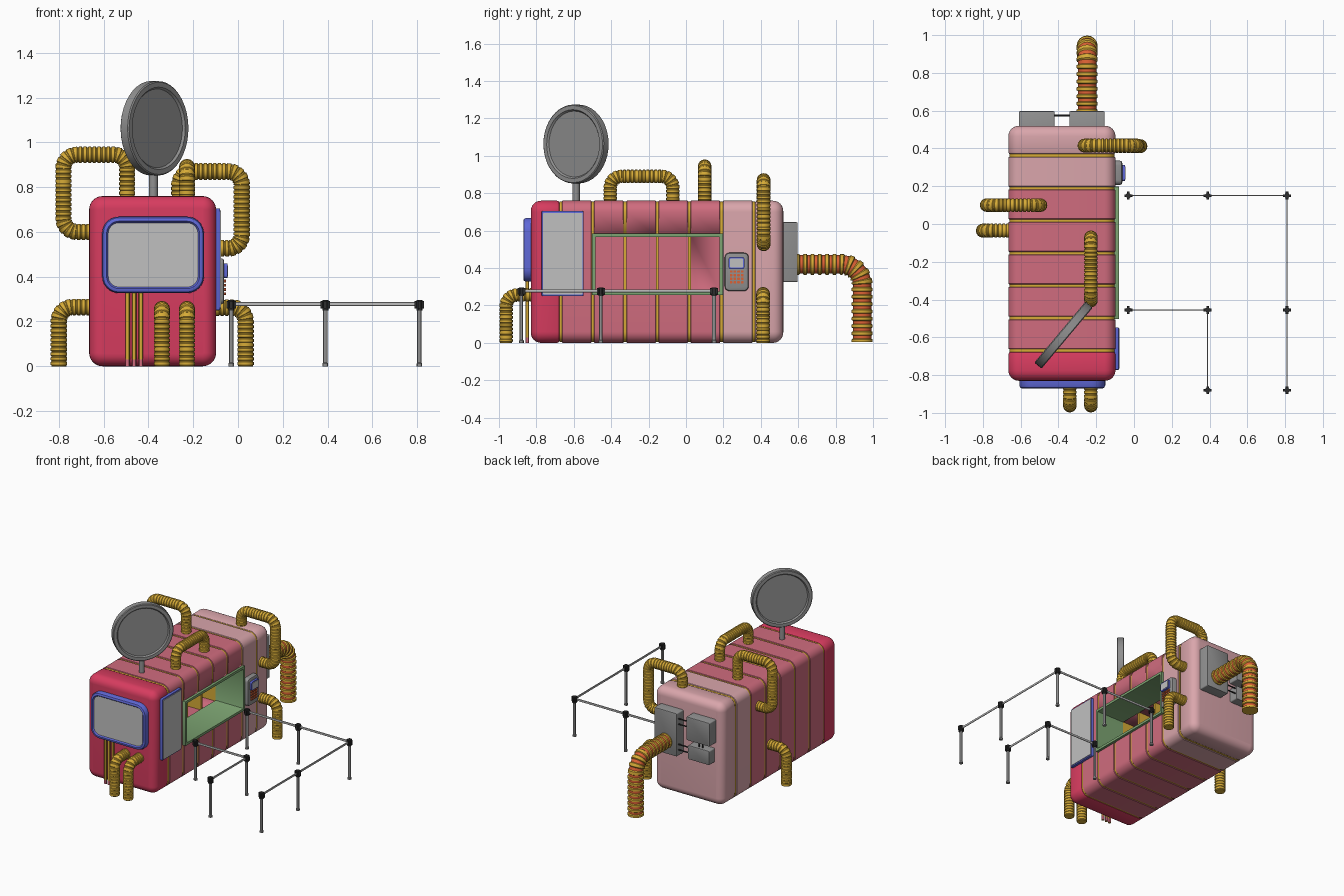
import bpy, bmesh, math
from mathutils import Vector as V

if "Cube" in bpy.data.objects:
    bpy.data.objects.remove(bpy.data.objects["Cube"])

def material(name, *rgb):
    m = bpy.data.materials.new(name)
    m.diffuse_color = (*rgb, 1)
    m.use_nodes = True
    m.node_tree.nodes["Principled BSDF"].inputs["Base Color"].default_value = m.diffuse_color
    return m

RED = material("red", .68, .045, .115)
PINK = material("pink", .63, .15, .21)
PALE = material("pale pink", .70, .38, .41)
YELLOW = material("yellow", .68, .41, .038)
BLUE = material("blue", .115, .14, .68)
LIGHT = material("light grey", .53, .53, .53)
GREY = material("mid grey", .28, .28, .28)
GREEN = material("green", .205, .376, .17)
ORANGE = material("orange", .72, .12, .035)
BLACK = material("black", .026, .026, .026)

def loft(name, rings, mats, closed=False, bands=None, angle=30):
    """Skin a list of point rings; closed joins last ring to first, otherwise the ends are capped."""
    bm = bmesh.new()
    vs = [[bm.verts.new(p) for p in r] for r in rings]
    n = len(rings[0])
    for i in range(len(vs) - (0 if closed else 1)):
        a, b = vs[i], vs[(i + 1) % len(vs)]
        for k in range(n):
            f = bm.faces.new((a[k], a[(k + 1) % n], b[(k + 1) % n], b[k]))
            f.material_index = bands(i) if bands else 0
    if not closed:
        bm.faces.new(vs[0])
        bm.faces.new(vs[-1])
    bmesh.ops.recalc_face_normals(bm, faces=bm.faces)
    me = bpy.data.meshes.new(name)
    bm.to_mesh(me)
    bm.free()
    for m in mats if isinstance(mats, list) else [mats]:
        me.materials.append(m)
    me.shade_smooth()
    me.set_sharp_from_angle(angle=math.radians(angle))
    ob = bpy.data.objects.new(name, me)
    bpy.context.collection.objects.link(ob)
    return ob

def rr(axis, rect, r, d, inset=0, n=5):
    """Rounded rectangle ring at depth d along axis x or y."""
    a0, a1, b0, b1 = rect[0] + inset, rect[1] - inset, rect[2] + inset, rect[3] - inset
    r = max(r - inset, .001)
    pts = []
    for q, (ca, cb) in enumerate([(a1 - r, b1 - r), (a0 + r, b1 - r), (a0 + r, b0 + r), (a1 - r, b0 + r)]):
        for k in range(n + 1):
            t = math.pi / 2 * (q + k / n)
            a, b = ca + r * math.cos(t), cb + r * math.sin(t)
            pts.append(V((d, a, b)) if axis == 'x' else V((a, d, b)))
    return pts

def block(name, axis, rect, d0, d1, mat, r=.002, bev=0):
    """Plate or box from d0 to d1, with the d1 face bevelled."""
    s = 1 if d1 > d0 else -1
    n = 5 if r > .005 else 1
    rings = [rr(axis, rect, r, d0, 0, n)]
    if bev:
        rings += [rr(axis, rect, r, d1 - s * bev, 0, n), rr(axis, rect, r, d1 - s * bev * .3, bev * .3, n)]
    return loft(name, rings + [rr(axis, rect, r, d1, bev, n)], mat)

def spin(name, profile, origin, axis, mats, sides=16, bands=None):
    """Turned part: profile of (distance along axis, radius)."""
    ax = V(axis).normalized()
    u = ax.orthogonal().normalized()
    w = ax.cross(u)
    ang = [2 * math.pi * k / sides for k in range(sides)]
    return loft(name, [[V(origin) + ax * d + (u * math.cos(t) + w * math.sin(t)) * r for t in ang]
                       for d, r in profile], mats, bands=bands)

def hose(name, pts, r, bend=.06, pitch=.021, groove=.2, depth=.1, valley=0, sides=16):
    """Ribbed hose along a planar polyline with rounded corners."""
    pts = [V(p) for p in pts]
    path = [pts[0]]
    for a, b, c in zip(pts, pts[1:], pts[2:]):
        p, q = (a - b).normalized(), (c - b).normalized()
        ctr = b + (p + q) * bend
        path += [ctr - q * bend * math.cos(t) - p * bend * math.sin(t)
                 for t in [math.pi / 2 * k / 12 for k in range(13)]]
    path.append(pts[-1])
    nrm = (pts[1] - pts[0]).cross(pts[2] - pts[1]).normalized()
    lens = [0]
    for a, b in zip(path, path[1:]):
        lens.append(lens[-1] + (b - a).length)
    count = round(lens[-1] / pitch)
    step = lens[-1] / count

    def at(s):
        s = min(max(s, 0), lens[-1])
        i = 0
        while i < len(path) - 2 and lens[i + 1] < s:
            i += 1
        return path[i].lerp(path[i + 1], (s - lens[i]) / (lens[i + 1] - lens[i]))
    rings = []
    for i in range(count):
        for f, k in ((0, 1 - depth), (groove, 1 - depth), (groove + .12, 1), (.9, 1)):
            s = (i + f) * step
            t = (at(s + .006) - at(s - .006)).normalized()
            w = t.cross(nrm)
            rings.append([at(s) + (nrm * math.cos(g) + w * math.sin(g)) * r * k
                          for g in [2 * math.pi * j / sides for j in range(sides)]])
    return loft(name, rings, [YELLOW, ORANGE], bands=lambda i: valley if i % 4 == 0 else 0)

def cut(ob, rect, x0):
    c = block("window_cutter", 'x', rect, x0, .1, GREEN)
    m = ob.modifiers.new("cut", 'BOOLEAN')
    m.operation, m.object, m.solver = 'DIFFERENCE', c, 'EXACT'
    bpy.context.view_layer.objects.active = ob
    bpy.ops.object.modifier_apply(modifier="cut")
    bpy.data.objects.remove(c)

# Body: rounded slabs with thin yellow dividers between them
BODY = (-.665, -.098, 0, .76)
def slab(name, rings, mat):
    return loft(name, [rr('y', BODY, .06, y, i, 8) for y, i in rings], mat)

seams = [-.67 + .172 * i for i in range(7)]
dome = [(.055 * (1 - math.sin(t)), .055 * (1 - math.cos(t))) for t in [math.pi / 2 * k / 6 for k in range(7)]]
lip = [(.019, 0), (.010, .004), (.007, .010)]
slab("front_cap", [(-.83 + a, b) for a, b in reversed(dome)] + [(seams[0] - a, b) for a, b in lip], RED)
slab("back_cap", [(seams[6] + a, b) for a, b in reversed(lip)] + [(.52 - a, b) for a, b in dome], PALE)
for i, y in enumerate(seams):
    plate = slab(f"divider_{i}", [(y - .0075, .005), (y + .0075, .005)], YELLOW)
    if 2 <= i <= 4:
        cut(plate, (-.6, .3, .266, .573), -.31)
    if i < 6:
        seg = slab(f"body_segment_{i}", [(y + .007, .003), (y + .01, 0), (y + .162, 0), (y + .165, .003)],
                   PALE if i == 5 else PINK)
        if 1 <= i <= 4:
            cut(seg, (-.6, .3, .266, .573), -.64)

# Service window: green tunnel frame
WIN = (-.503, .198, .256, .585)
loft("window_frame", [rr('x', WIN, .004, d, i, 2) for d, i in
                      ((-.31, 0), (-.08, 0), (-.08, .018), (-.31, .018))], GREEN, closed=True)

# Front screen
SCR = (-.607, -.152, .327, .668)
loft("screen_frame", [rr('y', SCR, .075, d, i, 8) for d, i in
                      ((-.82, 0), (-.855, 0), (-.866, .005), (-.87, .012), (-.87, .02), (-.86, .028), (-.82, .028))],
     BLUE, closed=True)
block("screen", 'y', (-.585, -.174, .349, .646), -.82, -.861, LIGHT, .05)

# Side panel
block("side_panel_border", 'x', (-.772, -.548, .25, .705), -.11, -.08, BLUE, .006, .004)
block("side_panel", 'x', (-.764, -.553, .259, .695), -.085, -.076, LIGHT, .006)

# Keypad
block("keypad", 'x', (.207, .335, .277, .482), -.11, -.062, GREY, .025, .012)
block("keypad_screen_border", 'x', (.228, .312, .395, .458), -.07, -.047, BLUE, .01)
block("keypad_screen", 'x', (.235, .305, .402, .451), -.05, -.045, LIGHT, .008)
for i in range(4):
    for j in range(4):
        y, z = .234 + j * .02, .318 + i * .019
        block("keypad_button", 'x', (y, y + .014, z, z + .012), -.065, -.054, ORANGE)

# Round sign on a pole
a = math.radians(50)
spin("sign_disc", [(-.015, .176), (-.025, .184), (-.025, .206), (-.02, .211), (.02, .211), (.025, .206),
                   (.025, .184), (.015, .176)], (-.373, -.588, 1.063), (math.sin(a), -math.cos(a), 0), GREY, 40)
spin("sign_pole", [(.75, .02), (.87, .02)], (-.378, -.588, 0), (0, 0, 1), GREY)

# Ribbed hoses
hose("left_loop_hose", [(-.495, .1, .74), (-.495, .1, .945), (-.78, .1, .945), (-.78, .1, .6), (-.64, .1, .6)], .036)
hose("left_floor_hose", [(-.8, -.035, 0), (-.8, -.035, .264), (-.64, -.035, .264)], .037)
hose("right_loop_hose", [(-.262, .415, .74), (-.262, .415, .87), (.017, .415, .87), (.017, .415, .527),
                         (-.12, .415, .527)], .037)
hose("right_floor_hose", [(.034, .412, 0), (.034, .412, .262), (-.12, .412, .262)], .037)
hose("roof_hose", [(-.228, -.405, .74), (-.228, -.405, .89), (-.228, -.07, .89), (-.228, -.07, .74)], .036)
for x in (-.34, -.228):
    hose("front_floor_hose", [(x, -.962, 0), (x, -.962, .256), (x, -.8, .256)], .036)
hose("rear_hose", [(-.248, .57, .42), (-.248, .942, .42), (-.248, .942, 0)], .056, .11, .04, .4, .13, 1)

# Thin tubes below the screen
for x in (-.493, -.464, -.434):
    spin("screen_tube", [(0, .01), (.03, .01), (.335, .01)], (x, -.848, 0), (0, 0, 1), [YELLOW, PINK], 12,
         lambda i: 1 if i == 0 else 0)

# Rear equipment boxes and their cables
block("rear_tall_box", 'y', (-.342, -.155, .325, .645), .5, .597, GREY, .008, .006)
block("rear_upper_box", 'y', (-.61, -.42, .47, .645), .5, .597, GREY, .008, .006)
block("rear_lower_box", 'y', (-.6, -.425, .325, .43), .5, .585, GREY, .008, .006)
for z in (.60, .56, .41, .37):
    spin("rear_cable", [(-.43, .005), (-.33, .005)], (0, .575, z), (1, 0, 0), BLACK, 8)
for x in (-.53, -.5):
    spin("rear_short_cable", [(.42, .006), (.48, .006)], (x, .56, 0), (0, 0, 1), BLACK, 8)

# Queue barriers: posts with crossed black caps, joined by straps
lines = [[(-.03, .15), (.39, .15), (.81, .15), (.81, -.455), (.81, -.88)],
         [(-.03, -.455), (.39, -.455), (.39, -.88)]]
for line in lines:
    for x, y in line:
        spin("barrier_post", [(0, .013), (.012, .013), (.016, .01), (.26, .01)], (x, y, 0), (0, 0, 1), GREY, 12)
        spin("post_cap", [(.25, .014), (.297, .014)], (x, y, 0), (0, 0, 1), BLACK, 12)
        block("post_clip_x", 'x', (y - .007, y + .007, .258, .292), x - .021, x + .021, BLACK)
        block("post_clip_y", 'y', (x - .007, x + .007, .258, .292), y - .021, y + .021, BLACK)
    for (x0, y0), (x1, y1) in zip(line, line[1:]):
        if y0 == y1:
            block("barrier_strap", 'x', (y0 - .003, y0 + .003, .269, .286), x0, x1, LIGHT)
        else:
            block("barrier_strap", 'y', (x0 - .003, x0 + .003, .269, .286), y0, y1, LIGHT)
